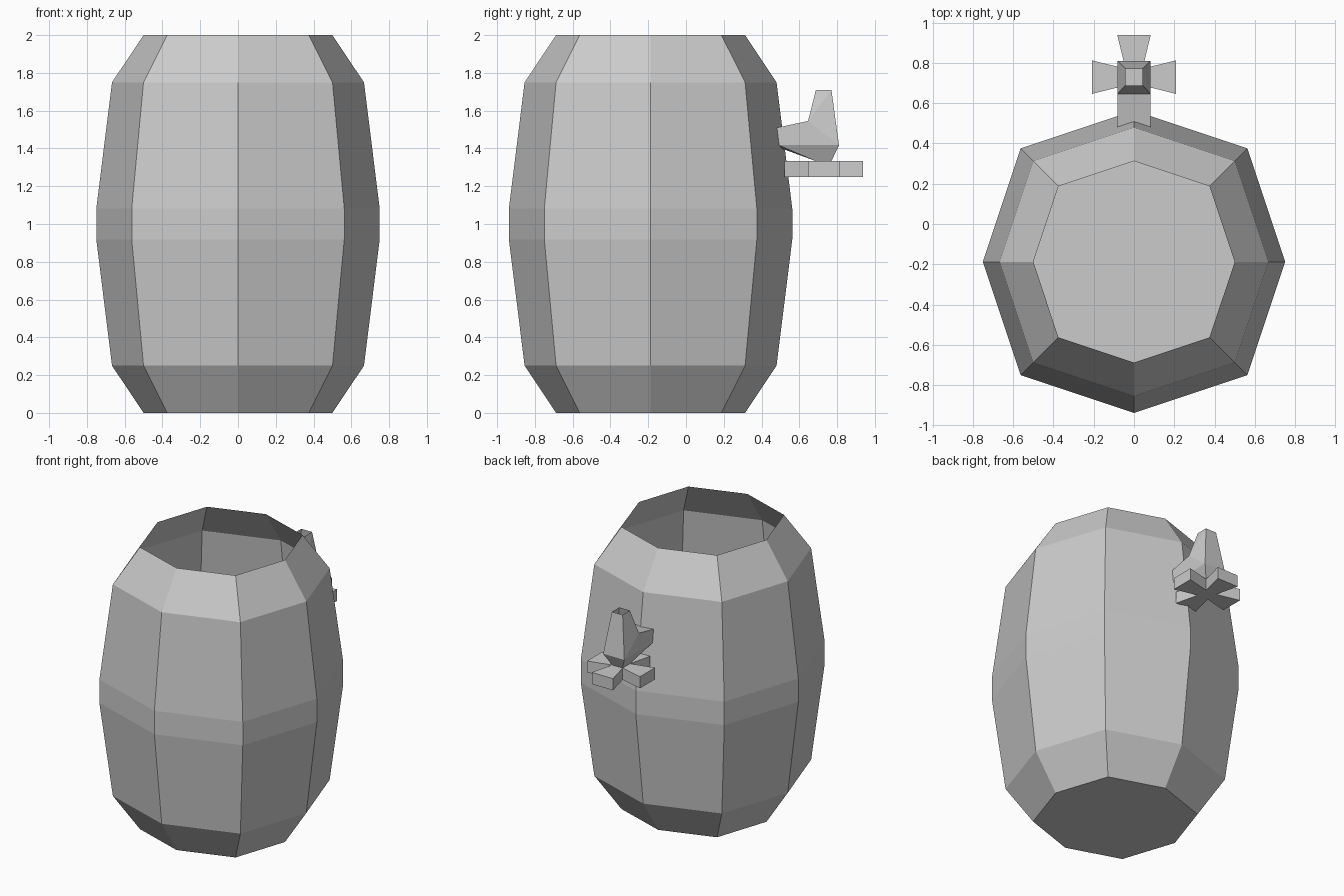
import bpy, bmesh

if "Cube" in bpy.data.objects:
    bpy.data.objects.remove(bpy.data.objects["Cube"])


def make_object(name, verts, faces):
    mesh = bpy.data.meshes.new(name)
    bm = bmesh.new()
    vs = [bm.verts.new(v) for v in verts]
    for f in faces:
        bm.faces.new([vs[i] for i in f])
    bmesh.ops.recalc_face_normals(bm, faces=bm.faces)
    bm.to_mesh(mesh)
    bm.free()
    obj = bpy.data.objects.new(name, mesh)
    bpy.context.collection.objects.link(obj)
    return obj


def loft(name, outline, levels, center, cap_top):
    # Stack scaled copies of an outline; levels are (scale, z)
    n = len(outline)
    verts = [(center[0] + x * s, center[1] + y * s, z)
             for s, z in levels for x, y in outline]
    faces = [(k * n + i, k * n + (i + 1) % n, (k + 1) * n + (i + 1) % n, (k + 1) * n + i)
             for k in range(len(levels) - 1) for i in range(n)]
    faces.append(list(range(n)))
    if cap_top:
        faces.append(list(range(len(verts) - n, len(verts))))
    return make_object(name, verts, faces)


def four_fold(points):
    # Repeat points at each quarter turn
    out = []
    for _ in range(4):
        out += points
        points = [(-y, x) for x, y in points]
    return out


# Barrel: eight-sided thin shell, open at the top
loft("barrel", four_fold([(1, 0), (0.75, 0.75)]),
     [(0.5, 0), (0.667, 0.25), (0.75, 0.917), (0.75, 1.083), (0.667, 1.75), (0.5, 2)],
     (0, -0.1875), False)

# Tap handle: flat cross with flared arms
loft("tap_handle", four_fold([(0.208, -0.083), (0.208, 0.083), (0.042, 0.042)]),
     [(1, 1.25), (1, 1.333)], (0, 0.729), True)

# Tap body: mirrored side profile (y, z, half width), with an open top
side = [(0.48, 1.51, 0.083), (0.646, 1.545, 0.083), (0.688, 1.71, 0.042),
        (0.77, 1.71, 0.042), (0.81, 1.417, 0.083), (0.77, 1.333, 0.042),
        (0.688, 1.333, 0.042), (0.505, 1.40, 0.042), (0.492, 1.417, 0.083)]
n = len(side)
verts = [(sign * w, y, z) for sign in (1, -1) for y, z, w in side]
faces = [(i, (i + 1) % n, (i + 1) % n + n, i + n) for i in range(n) if i != 2]
for o in (0, n):
    faces += [[i + o for i in f] for f in ((1, 2, 3), (1, 3, 4), (0, 1, 4, 8),
                                           (8, 4, 5), (8, 5, 6), (8, 6, 7))]
make_object("tap_body", verts, faces)
